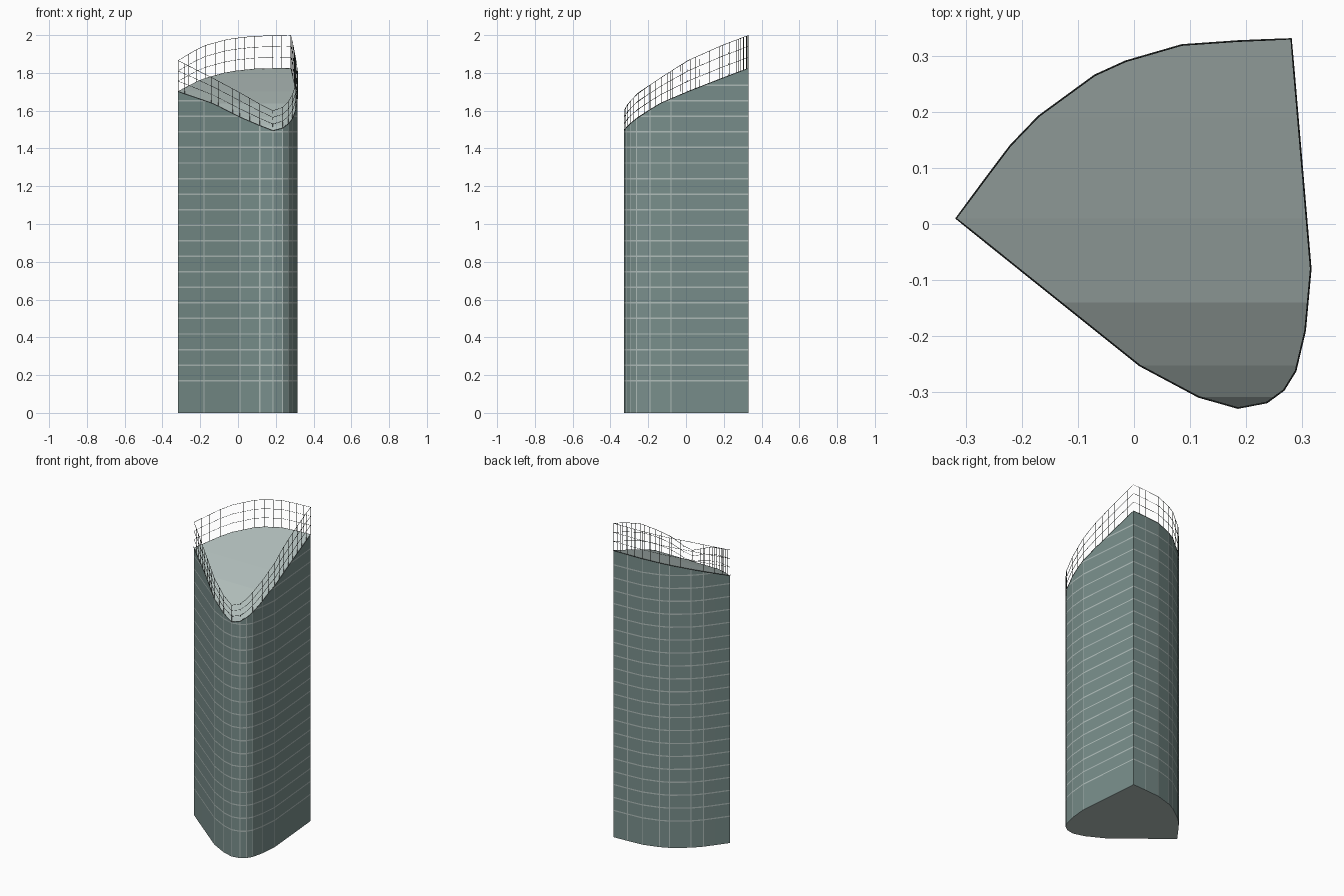
import bpy, bmesh, math
from mathutils import Vector

if "Cube" in bpy.data.objects:
    bpy.data.objects.remove(bpy.data.objects["Cube"])

# Plan outline, counter-clockwise from the left tip
PLAN = [Vector(p) for p in [
    (-.317, .01), (-.18, -.10), (.01, -.252), (.115, -.308), (.185, -.328),
    (.237, -.318), (.267, -.296), (.288, -.262), (.305, -.19), (.315, -.08),
    (.28, .33), (.185, .326), (.085, .319), (-.015, .29),
    (-.07, .265), (-.17, .192), (-.22, .14), (-.26, .087)]]
# Corners that carry a light upright joint (not the two sharp ends)
JOINTED = [p for i, p in enumerate(PLAN) if i not in (0, 10, 17)]
# Heights of the roof edge and the railing top, by depth y
LEVELS = [(-.328, 1.495, 1.60), (-.308, 1.522, 1.635), (-.252, 1.567, 1.695),
          (-.14, 1.638, 1.77), (.01, 1.702, 1.865), (.19, 1.772, 1.945),
          (.33, 1.825, 1.998)]
FLOOR_0, FLOOR_STEP, FLOORS = .167, .0823, 20
BAND, HALF = .0075, .003      # joint height and half width


def height(y, col):
    for a, b in zip(LEVELS, LEVELS[1:]):
        if y <= b[0]:
            t = max(0, (y - a[0]) / (b[0] - a[0]))
            return a[col] + t * (b[col] - a[col])
    return LEVELS[-1][col]


def material(name, rgb):
    m = bpy.data.materials.new(name)
    m.diffuse_color = [(c / 255) ** 2.2 for c in rgb] + [1]
    m.use_nodes = True
    m.node_tree.nodes["Principled BSDF"].inputs["Base Color"].default_value = m.diffuse_color
    return m


def finish(bm, name, *mats):
    me = bpy.data.meshes.new(name)
    bm.to_mesh(me)
    bm.free()
    ob = bpy.data.objects.new(name, me)
    bpy.context.collection.objects.link(ob)
    for m in mats:
        me.materials.append(m)
    return ob


def subdivided(step):
    pts = []
    for p, q in zip(PLAN, PLAN[1:] + PLAN[:1]):
        n = max(1, round((q - p).length / step))
        pts += [p.lerp(q, i / n) for i in range(n)]
    return pts


def cut(bm, co, no):
    bmesh.ops.bisect_plane(bm, geom=bm.verts[:] + bm.edges[:] + bm.faces[:],
                           plane_co=co, plane_no=no)


wall = material("blue grey wall", (120, 141, 138))
light = material("pale grey roof and joints", (174, 187, 184))
dark = material("dark railing", (68, 74, 72))

# Tower: plan with narrow strips at the corners, extruded
outline = []
for p, q in zip(PLAN, PLAN[1:] + PLAN[:1]):
    along = (q - p).normalized() * HALF
    outline += [p, p + along, q - along]
bm = bmesh.new()
base = bm.faces.new([bm.verts.new((p.x, p.y, 0)) for p in outline])
top = bmesh.ops.extrude_face_region(bm, geom=[base], use_keep_orig=True)
bmesh.ops.translate(bm, vec=(0, 0, 1), verts=[
    v for v in top["geom"] if isinstance(v, bmesh.types.BMVert)])

# Slice across the depth and fit the top to the sloping roof
for y, _, _ in LEVELS[1:-1]:
    cut(bm, (0, y, 0), (0, 1, 0))
for v in bm.verts:
    if v.co.z > .5:
        v.co.z = height(v.co.y, 1)

# Cut the floor joints into the walls
for k in range(FLOORS):
    z = FLOOR_0 + FLOOR_STEP * k
    cut(bm, (0, 0, z), (0, 0, 1))
    cut(bm, (0, 0, z + BAND), (0, 0, 1))
bmesh.ops.recalc_face_normals(bm, faces=bm.faces)

# Roof, underside and joints are light, the rest of the wall is blue grey
for f in bm.faces:
    c = f.calc_center_median()
    k = (c.z - FLOOR_0) / FLOOR_STEP
    in_band = k > 0 and (k % 1) * FLOOR_STEP < BAND
    at_corner = any((c.xy - p).length < HALF for p in JOINTED)
    f.material_index = int(abs(f.normal.z) > .3 or in_band or at_corner)
finish(bm, "tower", wall, light)

# Railing: a three-row grid along the roof edge turned into thin bars
bm = bmesh.new()
posts = subdivided(.05)
rows = [[bm.verts.new((p.x, p.y, height(p.y, 1) * (1 - t) + height(p.y, 2) * t))
         for p in posts] for t in (0, 1 / 3, 2 / 3, 1)]
n = len(posts)
for lo, hi in zip(rows, rows[1:]):
    for i in range(n):
        j = (i + 1) % n
        bm.faces.new((lo[i], lo[j], hi[j], hi[i]))
rail = finish(bm, "railing", dark)
bars = rail.modifiers.new("bars", 'WIREFRAME')
bars.thickness = .003
bars.use_even_offset = False
bars.use_boundary = True
